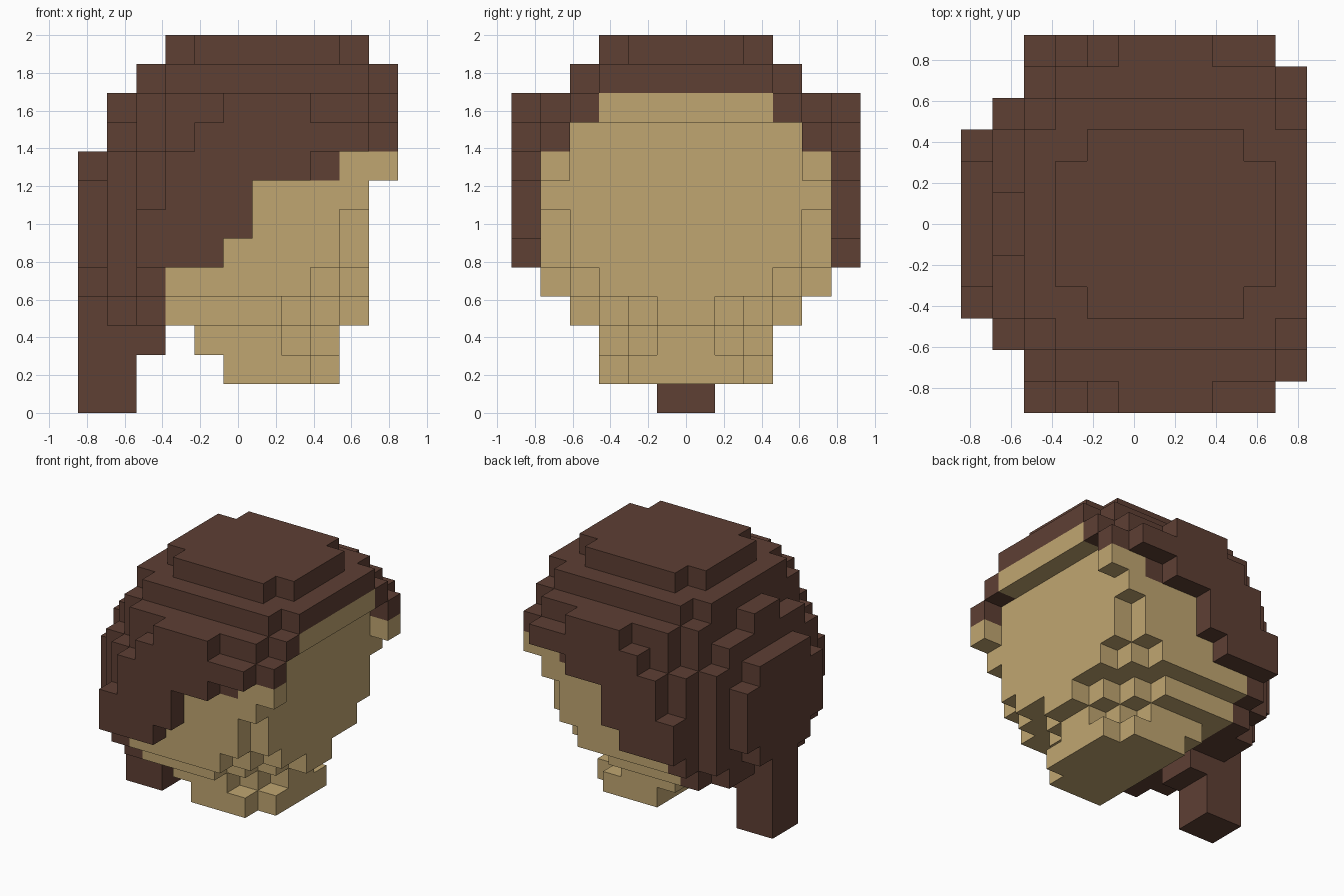
import bpy, bmesh, math
from mathutils import Vector

cube = bpy.data.objects.get("Cube")
if cube:
    bpy.data.objects.remove(cube, do_unlink=True)

U = 2 / 13            # block size
NX = 11               # blocks along x


def material(name, rgb):
    m = bpy.data.materials.new(name)
    m.use_nodes = True
    m.diffuse_color = (*rgb, 1)
    m.node_tree.nodes["Principled BSDF"].inputs["Base Color"].default_value = (*rgb, 1)
    return m


BROWN = material("brown_hair", (0.112, 0.050, 0.034))
TAN = material("tan_skin", (0.527, 0.381, 0.165))

# Layers from bottom to top: half width in blocks for each x step (back to
# face), and how many x steps from the back are hair
LAYERS = [
    ("11000000000", 3),
    ("11000333200", 3),
    ("11103332100", 3),
    ("13444443210", 3),
    ("24555555430", 3),
    ("34666555540", 5),
    ("34666655540", 6),
    ("34566655550", 6),
    ("24566666550", 9),
    ("03456666660", 11),
    ("01455666554", 11),
    ("00344444443", 11),
    ("00023333320", 11),
]
# Outer shell stops short of the face at layer 8
SHELL_END = {8: 8}

cells = {}


def put(i, j, k, part):
    """Fill a block and its mirror image across y."""
    cells[i, j, k] = cells[i, -1 - j, k] = part


for k, (widths, hair_end) in enumerate(LAYERS):
    for i, w in enumerate(widths):
        w = int(w)
        if w == 6 and i >= SHELL_END.get(k, NX):
            w = 5
        for j in range(w):
            part = "hair" if i < hair_end else "face"
            if k < 3 and part == "hair":
                part = "ponytail"
            put(i, j, k, part)

# Brow strip and upper face under the fringe
for j in range(3):
    put(10, j, 10, "face")
for j in range(5):
    put(9, j, 9, "face")
# Sideburns: a hair block over a skin block
put(10, 4, 9, "hair")
put(10, 4, 8, "face")


def block_mesh(name, mat):
    """Outer skin of all blocks of one part, flat regions merged."""
    bm = bmesh.new()
    for (i, j, k), part in cells.items():
        if part != name:
            continue
        centre = Vector((i + 0.5 - NX / 2, j + 0.5, k + 0.5)) * U
        for axis in range(3):
            for s in (-1, 1):
                nb = [i, j, k]
                nb[axis] += s
                if tuple(nb) in cells:
                    continue
                n, a, b = Vector(), Vector(), Vector()
                n[axis] = s
                a[(axis + 1) % 3] = 1
                b[(axis + 2) % 3] = s
                bm.faces.new([bm.verts.new(centre + (n + a * p + b * q) * U / 2)
                              for p, q in ((-1, -1), (1, -1), (1, 1), (-1, 1))])
    bmesh.ops.remove_doubles(bm, verts=bm.verts[:], dist=U * 0.01)
    bmesh.ops.dissolve_limit(bm, angle_limit=math.radians(1),
                             verts=bm.verts[:], edges=bm.edges[:])
    bmesh.ops.triangulate(bm, faces=[f for f in bm.faces if len(f.verts) > 4])
    me = bpy.data.meshes.new(name)
    bm.to_mesh(me)
    bm.free()
    me.materials.append(mat)
    ob = bpy.data.objects.new(name, me)
    bpy.context.collection.objects.link(ob)
    return ob


block_mesh("hair", BROWN)
block_mesh("ponytail", BROWN)
block_mesh("face", TAN)
